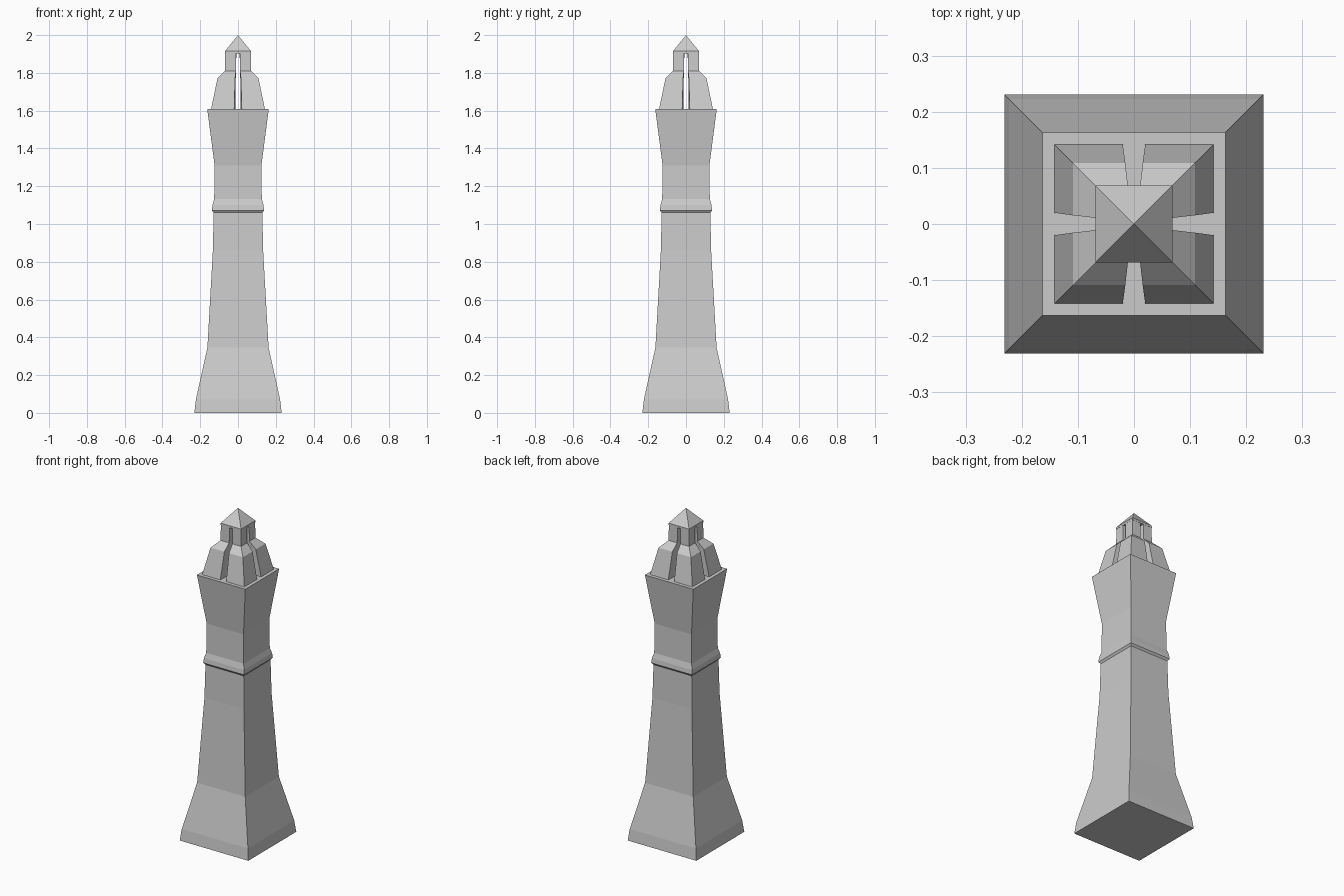
import bpy

if "Cube" in bpy.data.objects:
    bpy.data.objects.remove(bpy.data.objects["Cube"])


def make_object(name, verts, faces):
    mesh = bpy.data.meshes.new(name)
    mesh.from_pydata(verts, [], faces)
    mesh.validate()
    obj = bpy.data.objects.new(name, mesh)
    bpy.context.collection.objects.link(obj)
    return obj


def loft(name, rings):
    """Bridge counter-clockwise four-point rings and cap both ends."""
    verts = [p for ring in rings for p in ring]
    faces = [(3, 2, 1, 0)]
    for k in range(len(rings) - 1):
        a, b = 4 * k, 4 * k + 4
        for i in range(4):
            j = (i + 1) % 4
            faces.append((a + i, a + j, b + j, b + i))
    n = len(verts)
    faces.append((n - 4, n - 3, n - 2, n - 1))
    return make_object(name, verts, faces)


def square(h, z):
    return [(-h, -h, z), (h, -h, z), (h, h, z), (-h, h, z)]


# Tower shaft with flared foot, moulded band and flared head
shaft_profile = [(0.231, 0), (0.223, 0.07), (0.162, 0.345), (0.133, 0.86),
                 (0.129, 1.06), (0.138, 1.072), (0.135, 1.10), (0.126, 1.132),
                 (0.124, 1.31), (0.163, 1.61)]
loft("tower_shaft", [square(h, z) for h, z in shaft_profile])

# Four corner buttresses of the crown, separated by tapering slots
# (outer half-width, outer slot half-gap, inner half-gap, height)
crown_profile = [(0.142, 0.020, 0.013, 1.61), (0.109, 0.0155, 0.012, 1.77),
                 (0.069, 0.011, 0.010, 1.81), (0.068, 0.010, 0.009, 1.905)]
for label, sx, sy in (("front_left", -1, -1), ("front_right", 1, -1),
                      ("back_right", 1, 1), ("back_left", -1, 1)):
    rings = []
    for h, g, c, z in crown_profile:
        ring = [(c, c), (h, g), (h, h), (g, h)]
        ring = [(sx * x, sy * y, z) for x, y in ring]
        rings.append(ring if sx * sy > 0 else ring[::-1])
    loft("crown_buttress_" + label, rings)

# Pyramid cap
verts = square(0.069, 1.903) + square(0.069, 1.915) + [(0, 0, 2.0)]
faces = [(3, 2, 1, 0)]
for i in range(4):
    j = (i + 1) % 4
    faces += [(i, j, 4 + j, 4 + i), (4 + i, 4 + j, 8)]
make_object("pyramid_cap", verts, faces)
